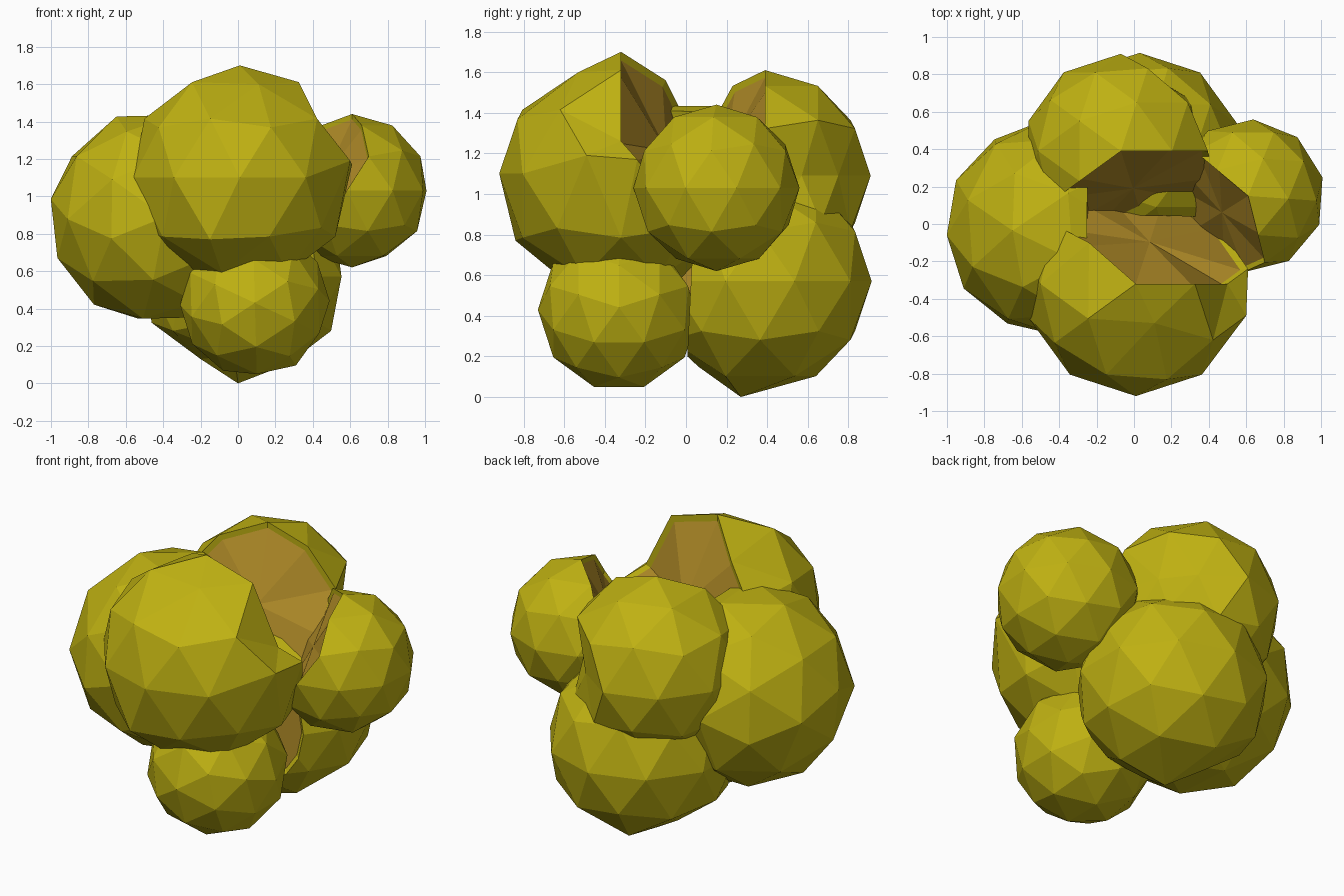
import bpy, bmesh, math
from mathutils import Vector, Matrix

if "Cube" in bpy.data.objects:
    bpy.data.objects.remove(bpy.data.objects["Cube"])


def material(name, rgb):
    m = bpy.data.materials.new(name)
    m.diffuse_color = (*rgb, 1)
    m.use_nodes = True
    m.node_tree.nodes["Principled BSDF"].inputs["Base Color"].default_value = m.diffuse_color
    return m


LEAF = material("foliage_yellow_green", (0.52, 0.44, 0.006))
BARK = material("inner_brown", (0.42, 0.25, 0.02))

# name: centre, radius, (tilt about y, turn about z), cut, vertex nudges
# cut = (direction, None) drops a pentagonal cap; (direction, offset) slices with a plane
UP = 0.5
BLOBS = {
    "front_top_clump": ((0.01, -0.32, 1.10), 0.60, (0, 0), ((0.309, 0.951, UP), None), [
        ((0.55, -0.32, 1.37), (0.50, -0.32, 1.26)),
        ((0.58, -0.505, 1.10), (0.60, -0.49, 1.19)),
        ((0.58, -0.135, 1.10), (0.61, -0.24, 1.17)),
        ((-0.235, -0.135, 1.61), (-0.24, -0.10, 1.56)),
        ((-0.15, -0.83, 0.83), (-0.15, -0.84, 0.77)),
        ((0.11, -0.62, 1.61), (0.11, -0.53, 1.60))]),
    "back_top_clump": ((-0.07, 0.39, 1.09), 0.52, (0, 0), ((0.309, -0.951, UP), None), [
        ((0.235, 0.81, 1.09), (0.16, 0.75, 1.09)),
        ((0.42, 0.55, 1.09), (0.30, 0.57, 1.09))]),
    "right_clump": ((0.61, 0.15, 1.03), 0.41, (0, -4), ((-0.809, -0.588, UP), None), []),
    "left_clump": ((-0.43, -0.02, 0.89), 0.58, (36, 4), ((1, 0, 0.08), 0.22), []),
    "back_low_clump": ((0.03, 0.365, 0.57), 0.55, (0, 0), ((0, -1, 0.05), 0.34), [
        ((0.03, 0.365, 0.02), (0.0, 0.27, 0.0)),
        ((-0.26, 0.365, 0.10), (-0.20, 0.365, 0.13)),
        ((-0.06, 0.09, 0.10), (-0.02, 0.06, 0.15))]),
    "front_low_clump": ((0.09, -0.33, 0.43), 0.40, (25, 0), ((-0.3, 0.8, 0.5), 0.28), []),
}


def make_blob(name, centre, radius, turn, cut, nudges):
    c = Vector(centre)
    tilt, spin = map(math.radians, turn)
    bm = bmesh.new()
    bmesh.ops.create_icosphere(
        bm, subdivisions=2, radius=radius,
        matrix=Matrix.Translation(c) @ Matrix.Rotation(spin, 4, 'Z') @ Matrix.Rotation(tilt, 4, 'Y'))

    d, offset = Vector(cut[0]).normalized(), cut[1]
    spun = Matrix.Rotation(spin, 3, 'Z') @ d
    doomed = [f for f in bm.faces
              if offset is None and (f.calc_center_median() - c).dot(spun) > 0.505 * radius]

    # small irregularities
    moves = [(min(bm.verts, key=lambda v: (v.co - Vector(a)).length), b) for a, b in nudges]
    for v, b in moves:
        v.co = b

    # open the side that faces the middle of the bush
    if offset is None:
        bmesh.ops.delete(bm, geom=doomed, context='FACES')
    else:
        bmesh.ops.bisect_plane(bm, geom=bm.verts[:] + bm.edges[:] + bm.faces[:],
                               plane_co=c + d * offset, plane_no=d, clear_outer=True)

    # thin rim turned inwards, then a recessed brown cap
    rim = [e for e in bm.edges if e.is_boundary]
    out = bmesh.ops.extrude_edge_only(bm, edges=rim)["geom"]
    verts = [g for g in out if isinstance(g, bmesh.types.BMVert)]
    edges = [g for g in out if isinstance(g, bmesh.types.BMEdge) and g.is_boundary]
    for v in verts:
        v.co = c + (v.co - c) * 0.93
    hub = bm.verts.new(sum((v.co for v in verts), Vector()) / len(verts))
    for e in edges:
        f = bm.faces.new((*e.verts, hub))
        f.material_index = 1
    bmesh.ops.recalc_face_normals(bm, faces=bm.faces)

    me = bpy.data.meshes.new(name)
    bm.to_mesh(me)
    bm.free()
    me.materials.append(LEAF)
    me.materials.append(BARK)
    bpy.context.collection.objects.link(bpy.data.objects.new(name, me))


for blob_name, spec in BLOBS.items():
    make_blob(blob_name, *spec)
